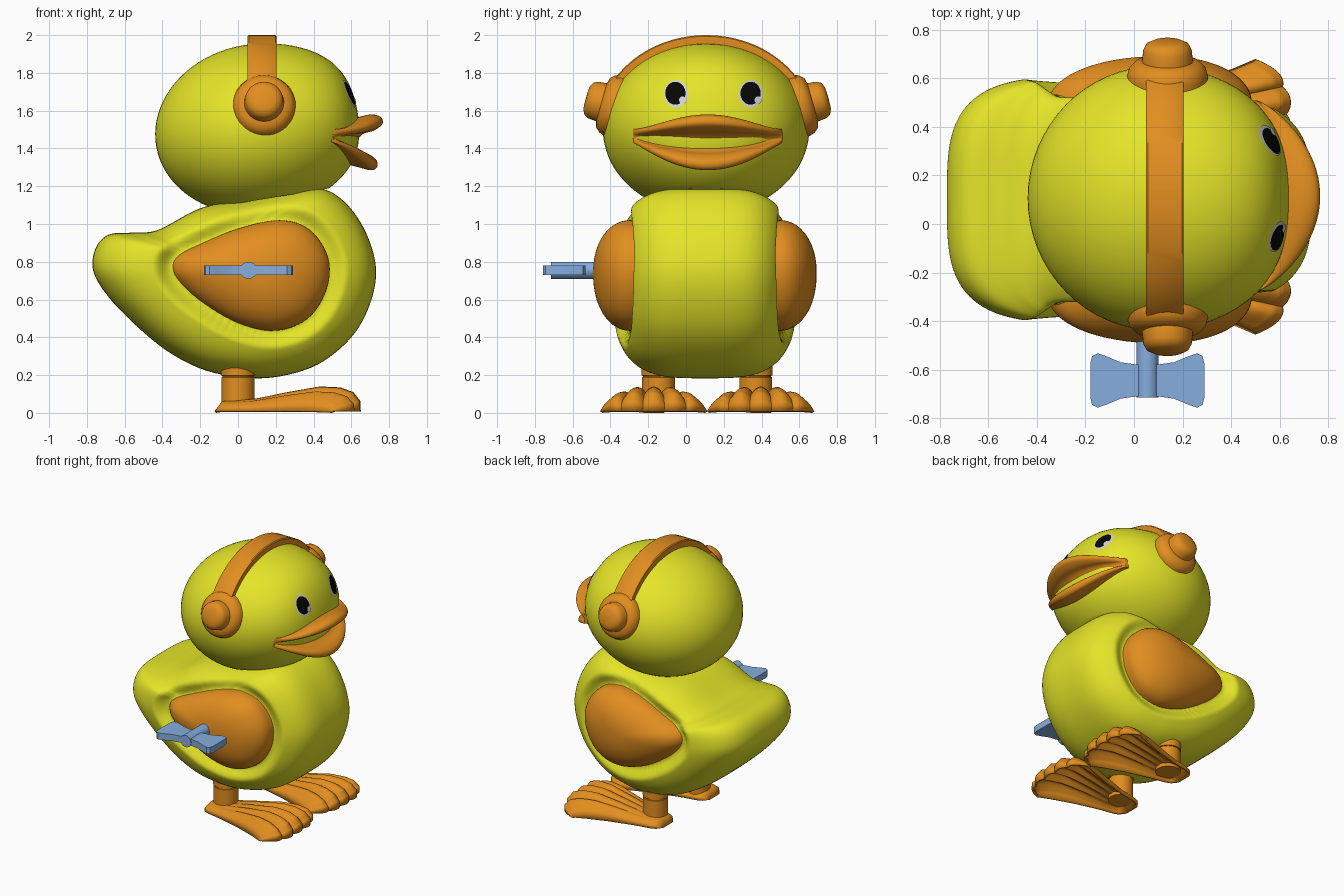
import bpy, bmesh
from math import sin, cos, pi, radians
from mathutils import Vector, Matrix
from mathutils.bvhtree import BVHTree
from mathutils.kdtree import KDTree

if "Cube" in bpy.data.objects:
    bpy.data.objects.remove(bpy.data.objects["Cube"])

MID = 0.1  # symmetry plane of the body in y
OUTER = 0.112  # symmetry plane of the feet and headphones


def material(name, rgb):
    m = bpy.data.materials.new(name)
    m.use_nodes = True
    m.diffuse_color = (*rgb, 1)
    m.node_tree.nodes["Principled BSDF"].inputs["Base Color"].default_value = (*rgb, 1)
    return m


YELLOW = material("yellow", (0.78, 0.78, 0.022))
ORANGE = material("orange", (0.76, 0.27, 0.014))
BLUE = material("blue", (0.24, 0.42, 0.73))
BLACK = material("black", (0.002, 0.002, 0.002))
PALE = material("pale_grey", (0.65, 0.65, 0.7))


def finish(name, bm, mat, angle=40):
    me = bpy.data.meshes.new(name)
    bm.to_mesh(me)
    bm.free()
    me.materials.append(mat)
    ob = bpy.data.objects.new(name, me)
    bpy.context.collection.objects.link(ob)
    bpy.ops.object.select_all(action='DESELECT')
    ob.select_set(True)
    bpy.context.view_layer.objects.active = ob
    bpy.ops.object.shade_smooth_by_angle(angle=radians(angle))
    return ob


def loft(name, rings, mat, angle=40):
    """Join closed rings of points and cap both ends."""
    bm = bmesh.new()
    rows = [[bm.verts.new(p) for p in r] for r in rings]
    for a, b in zip(rows, rows[1:]):
        for i in range(len(a)):
            j = (i + 1) % len(a)
            bm.faces.new((a[i], a[j], b[j], b[i]))
    bm.faces.new(rows[0])
    bm.faces.new(rows[-1])
    bmesh.ops.recalc_face_normals(bm, faces=bm.faces)
    return finish(name, bm, mat, angle)


def spline(pts, n=6):
    """Closed smooth curve through 2D points."""
    out, k = [], len(pts)
    for i in range(k):
        a, b, c, d = (Vector(pts[(i + o) % k]) for o in (-1, 0, 1, 2))
        for s in range(n):
            t = s / n
            out.append(0.5 * (2 * b + (c - a) * t + (2 * a - 5 * b + 4 * c - d) * t * t
                              + (3 * b - a - 3 * c + d) * t ** 3))
    return out


def lathe(name, profile, origin, axis, mat, n=40):
    """Turn (radius, distance) pairs about an axis."""
    turn = Vector(axis).to_track_quat('Z', 'Y')
    rings = [[Vector(origin) + turn @ Vector((r * cos(2 * pi * i / n), r * sin(2 * pi * i / n), d))
              for i in range(n)] for r, d in profile]
    return loft(name, rings, mat)


def interp(table, t):
    for (a, p), (b, q) in zip(table, table[1:]):
        if t <= b:
            s = (t - a) / (b - a)
            return p + (q - p) * s
    return table[-1][1]


# Wings: domed teardrops
wing = spline([(-.352, .77), (-.325, .83), (-.22, .885), (0, .975), (.22, 1.02), (.38, .97), (.478, .82),
               (.468, .65), (.37, .5), (.2, .435), (0, .475), (-.2, .59), (-.32, .7)])
hub = Vector((.12, .74))
for label, side in (("right", -1), ("left", 1)):
    rings = [[(p.x, MID + side * .3, p.y) for p in wing]]
    for k in range(17):
        a = k / 16 * pi / 2 * .99
        pts = [hub + (p - hub) * cos(a) ** .93 for p in wing]
        rings.append([(p.x, MID + side * (.40 + .192 * sin(a)), p.y) for p in pts])
    loft(label + "_wing", rings, ORANGE, 60)

# Body: side outline swept across the width, with a soft groove around each wing
pocket = KDTree(len(wing) * 10)
for f in range(1, 11):
    for p in wing:
        pocket.insert((hub + (p - hub) * f / 10).to_3d(), f)
pocket.balance()
outline = spline([(-.77, .77), (-.75, .88), (-.68, .945), (-.55, .955), (-.42, .97), (-.18, 1.09),
                  (.12, 1.14), (.4, 1.19), (.55, 1.13), (.67, .97), (.73, .77), (.7, .58), (.6, .4),
                  (.42, .255), (.2, .19), (0, .19), (-.2, .235), (-.4, .345), (-.6, .52), (-.72, .66)], 8)
core = Vector((.05, .72))
rings = []
for k in range(-60, 61):
    a = k / 60 * pi / 2 * .998
    u = abs(sin(a)) ** .58 * (1 if k > 0 else -1)
    s = cos(a) ** .58
    ring = []
    for p in outline:
        q = core + (p - core) * s
        y = u * (.488 - .085 * q.x)
        t = max(0, 1 - pocket.find(q.to_3d())[2] / .1)
        y *= 1 - .14 * t * t * (3 - 2 * t)
        ring.append((q.x, MID + y, q.y))
    rings.append(ring)
loft("body", rings, YELLOW, 60)

# Head: tilted ellipsoid, fuller at the face, with a flat underside resting on the body
bm = bmesh.new()
bmesh.ops.create_uvsphere(bm, u_segments=64, v_segments=40, radius=1)
for v in bm.verts:
    if v.co.x > 0:
        v.co.x *= 1 + .22 * v.co.x * (1 - v.co.x ** 2)
bm.transform(Matrix.Translation((.1, MID + .006, 1.503)) @ Matrix.Rotation(radians(-10), 4, 'Y')
             @ Matrix.Diagonal((.541, .547, .449, 1)))
cut = bmesh.ops.bisect_plane(bm, geom=bm.verts[:] + bm.edges[:] + bm.faces[:], plane_co=(-.18, 0, 1.08),
                             plane_no=(-.1, 0, .61), clear_inner=True)
bmesh.ops.holes_fill(bm, edges=[e for e in cut["geom_cut"] if isinstance(e, bmesh.types.BMEdge)])
tree = BVHTree.FromBMesh(bm)
finish("head", bm, YELLOW)


# Eyes: thin discs that follow the head
def eye_disc(name, y, z, ry, rz, lift, mat):
    bm = bmesh.new()
    rows = []
    for r in range(1, 6):
        row = []
        for i in range(32):
            a = 2 * pi * i / 32
            at = Vector((2, y + ry * r / 5 * cos(a), z + rz * r / 5 * sin(a)))
            hit, normal, _, _ = tree.ray_cast(at, Vector((-1, 0, 0)))
            row.append(bm.verts.new(hit + normal * lift))
        rows.append(row)
    bm.faces.new(rows[0])
    for a, b in zip(rows, rows[1:]):
        for i in range(32):
            j = (i + 1) % 32
            bm.faces.new((a[i], b[i], b[j], a[j]))
    finish(name, bm, mat)


for label, y in (("right", MID - .152), ("left", MID + .243)):
    eye_disc(label + "_eye_white", y, 1.688, .063, .072, .003, PALE)
    eye_disc(label + "_pupil", y - .003, 1.69, .053, .06, .006, BLACK)
    eye_disc(label + "_eye_glint", y + .035, 1.653, .018, .02, .009, PALE)

# Bill: open mouth section swept from corner to corner, the mouth closing towards the corners
section = spline([(.36, 1.55), (.5, 1.575), (.6, 1.56), (.7, 1.58), (.755, 1.567), (.765, 1.53), (.72, 1.495),
                  (.66, 1.475), (.62, 1.42), (.65, 1.385), (.7, 1.365), (.735, 1.335), (.735, 1.3),
                  (.7, 1.285), (.6, 1.31), (.36, 1.36)], 4)
rings = []
for k in range(-24, 25):
    v = sin(k / 24 * pi / 2)
    c = max(0, 1 - v * v)
    tip = .505 + .26 * c ** .8
    upper, lower = (.32 + .68 * c ** 1.7, .2 + .8 * c ** 1.15) if abs(k) < 24 else (.15, .1)
    ring = []
    for p in section:
        back = (.765 - p.x) / .405
        depth = (.765 - p.x) * c ** .7
        x = tip - depth if back < .6 else min(tip - depth, .36 + (1 - back) * .3)
        dz = p.y - 1.465
        ring.append((x, MID + .015 + .395 * v, 1.465 + dz * (upper if dz > 0 else lower)))
    rings.append(ring)
loft("bill", rings, ORANGE, 60)

# Headphones: arched band and stepped ear cups
rings = []
for k in range(41):
    a = radians(14 + 152 * k / 40)
    rings.append([(x, OUTER - .005 + (.53 + .045 * t) * cos(a), 1.5 + (.45 + .05 * t) * sin(a))
                  for x, t in ((.05, 0), (.05, .88), (.057, 1), (.198, 1), (.205, .88), (.205, 0))])
loft("headphone_band", rings, ORANGE)
cup = [(.165, 0), (.167, .045), (.158, .075), (.135, .1), (.105, .108), (.1, .155), (.088, .178),
       (.06, .192), (.01, .194)]
for label, side in (("right", -1), ("left", 1)):
    lathe(label + "_ear_cup", cup, (.138, OUTER + side * .455, 1.615), (0, side, .28), ORANGE)

# Wind-up key on the right side
lathe("key_stem", [(.045, 0), (.045, .315)], (.055, -.4, .755), (0, -1, 0), BLUE)
half = [(.04, .065), (.11, .075), (.17, .1), (.205, .112), (.228, .1), (.235, .07)]
quarter = half + [(x, -y) for x, y in reversed(half)]
bow = quarter + [(-x, -y) for x, y in quarter]
loft("key_handle", [[(.055 + x, -.645 + y, z) for x, y in bow] for z in (.73, .78)], BLUE, 30)

# Legs and hollow webbed feet
rise = [(0, .04), (.03, .06), (.28, .075), (.5, .11), (.72, .14), (.86, .135), (.95, .11), (1, .06)]
spread = [(0, .06), (.04, .1), (.12, .12), (.3, .14), (.6, .19), (.85, .245), (1, .285)]
NU, NV = 30, 60
for label, side in (("right", -1), ("left", 1)):
    lathe(label + "_leg", [(.087, .03), (.087, .188), (.082, .19), (.082, .196), (.09, .198), (.09, .25),
                           (.075, .265), (.02, .268)], (0, OUTER + side * .257, 0), (0, 0, 1), ORANGE)
    bm = bmesh.new()
    grid = []
    for i in range(NU + 1):
        u = sin(i / NU * pi / 2)
        row = []
        for j in range(NV + 1):
            v = 2 * j / NV - 1
            lobe = abs(cos(2.5 * pi * v)) ** .8
            x = -.125 + u * (.775 - .13 * v ** 4 - .02 * (1 - lobe))
            h = interp(rise, u) * (1 - .6 * v ** 4) * (1 - .3 * u * (1 - lobe))
            if i in (0, NU) or j in (0, NV):
                h = .008
            row.append(bm.verts.new((x, OUTER + side * .283 + v * interp(spread, u), h)))
        grid.append(row)
    for i in range(NU):
        for j in range(NV):
            bm.faces.new((grid[i][j], grid[i + 1][j], grid[i + 1][j + 1], grid[i][j + 1]))
    foot = finish(label + "_foot", bm, ORANGE, 50)
    shell = foot.modifiers.new("shell", 'SOLIDIFY')
    shell.thickness = .015
    shell.offset = -1
